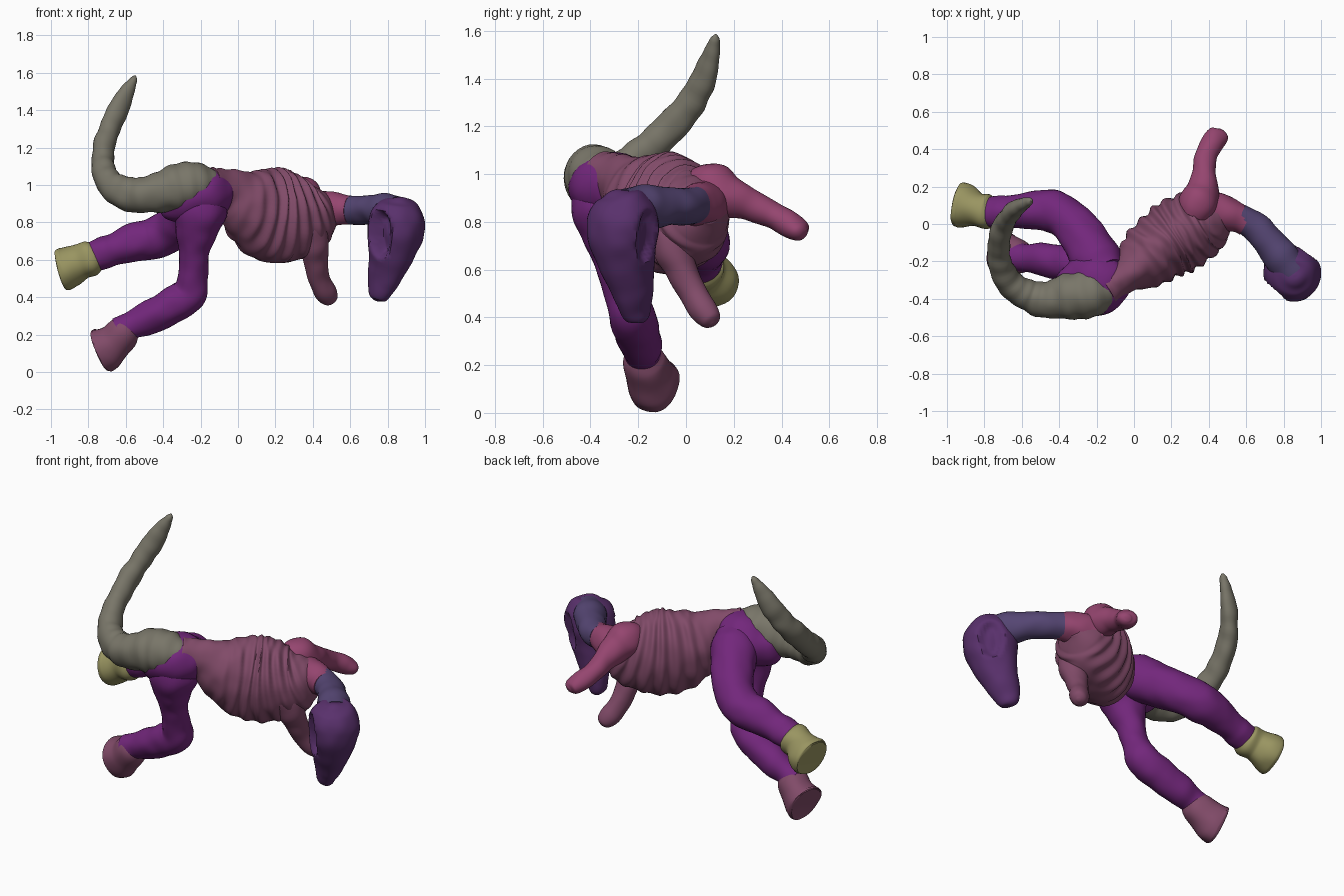
import bpy, bmesh, math
from mathutils import Vector, noise

def material(name, rgb):
    m = bpy.data.materials.new(name)
    m.diffuse_color = (*rgb, 1)
    return m

PURPLE = material("purple", (0.17, 0.02, 0.20))
MAUVE = material("mauve", (0.22, 0.07, 0.14))
PINK = material("pink", (0.30, 0.06, 0.16))
VIOLET = material("violet", (0.10, 0.03, 0.15))
INDIGO = material("indigo", (0.09, 0.06, 0.17))
MOSS = material("moss", (0.19, 0.18, 0.14))
LIME = material("lime", (0.32, 0.30, 0.12))

def spline(p, steps):
    """Catmull-Rom through rows of x, y, z, width radius, height radius."""
    out = []
    n = len(p)
    for i in range(n - 1):
        q = [p[max(i - 1, 0)], p[i], p[i + 1], p[min(i + 2, n - 1)]]
        for s in range(steps):
            t = s / steps
            out.append([0.5 * (2 * b + (c - a) * t + (2 * a - 5 * b + 4 * c - d) * t * t
                               + (3 * b - a - 3 * c + d) * t ** 3) for a, b, c, d in zip(*q)])
    out.append(list(p[-1]))
    return out

def limb(name, pts, mat, up=(0, 0, 1), steps=7, sides=32, shape=None, rough=0.008, dents=()):
    pts = [p if len(p) == 5 else (*p, p[3]) for p in pts]
    rows = spline(pts, steps)
    up = Vector(up)
    bm = bmesh.new()
    rings = []
    last = len(rows) - 1
    for i, r in enumerate(rows):
        c = Vector(r[:3])
        tan = (Vector(rows[min(i + 1, last)][:3]) - Vector(rows[max(i - 1, 0)][:3])).normalized()
        side = tan.cross(up).normalized()
        top = side.cross(tan).normalized()
        ring = []
        for k in range(sides):
            a = 2 * math.pi * k / sides
            f = shape(i / last, a) if shape else 1
            d = side * math.cos(a) * max(r[3], 0.004) + top * math.sin(a) * max(r[4], 0.004)
            v = c + d * f
            v += d.normalized() * rough * noise.noise(v * 11) * min(1, d.length / 0.05)
            for centre, radius, depth in dents:
                w = (v - Vector(centre))
                w.z *= 0.62
                w = 1 - (w.length / radius) ** 2
                if w > 0:
                    v += (c - v).normalized() * depth * min(1, w * 1.8)
            ring.append(bm.verts.new(v))
        rings.append(ring)
    for r0, r1 in zip(rings, rings[1:]):
        for k in range(sides):
            j = (k + 1) % sides
            bm.faces.new((r0[k], r0[j], r1[j], r1[k]))
    bm.faces.new(rings[0])
    bm.faces.new(rings[-1])
    bmesh.ops.recalc_face_normals(bm, faces=bm.faces)
    me = bpy.data.meshes.new(name)
    bm.to_mesh(me)
    bm.free()
    ob = bpy.data.objects.new(name, me)
    bpy.context.collection.objects.link(ob)
    me.materials.append(mat)
    bpy.ops.object.select_all(action='DESELECT')
    ob.select_set(True)
    bpy.context.view_layer.objects.active = ob
    bpy.ops.object.shade_smooth_by_angle(angle=math.radians(50))
    return ob

# Ribcage with slanted rib ridges and a knobbly spine
def ribs(t, a):
    s = math.sin(a)
    mask = max(0, min(1, (t - 0.2) * 8, (0.88 - t) * 8)) * min(1, 1.3 * (1 - abs(s) ** 6))
    ridge = 0.055 * math.sin((t + 0.06 * s) * 2 * math.pi * 12) * mask
    spine = 0.035 * max(0, s) ** 12 * (1 + 0.6 * math.sin(t * 100))
    return 1 + ridge + spine

limb("ribcage", [(-.15, -.345, .98, .10, .11), (-.05, -.28, .965, .09, .12),
                 (.04, -.21, .905, .15, .185), (.14, -.125, .85, .185, .245),
                 (.24, -.06, .825, .20, .245), (.36, .01, .82, .18, .205),
                 (.45, .06, .84, .13, .14), (.52, .09, .85, .05, .06)],
     MAUVE, steps=16, sides=56, shape=ribs)

# Neck in two tones
limb("neck_base", [(.38, .06, .86, .13), (.47, .06, .87, .10), (.55, .035, .87, .082), (.60, .01, .868, .077)], PINK)
limb("neck", [(.56, .035, .87, .079), (.64, -.01, .866, .077), (.71, -.08, .868, .082),
              (.78, -.17, .86, .095), (.84, -.25, .84, .10)], INDIGO)

# Skull, drooping, with an eye socket each side
limb("head", [(.86, -.275, .935, .005), (.86, -.275, .925, .06), (.857, -.27, .895, .11),
              (.85, -.265, .83, .145, .148), (.84, -.262, .74, .145, .155),
              (.815, -.245, .62, .112, .125), (.785, -.225, .52, .085, .10),
              (.76, -.21, .44, .06, .075), (.745, -.20, .395, .042, .05),
              (.74, -.20, .38, .01)],
     VIOLET, up=(.8, -.6, 0), sides=48,
     dents=[((.745, -.375, .735), .085, .075), ((.93, -.15, .735), .075, .04)])

# Tail and hip crest, with faint segments
limb("tail", [(-.12, -.35, 1.0, .07), (-.21, -.37, 1.0, .12), (-.32, -.385, .985, .128),
              (-.45, -.405, .955, .10, .105), (-.56, -.385, .945, .085, .095),
              (-.655, -.325, .98, .075, .085), (-.71, -.23, 1.05, .065, .072),
              (-.725, -.12, 1.14, .06, .068), (-.70, -.01, 1.26, .055, .065),
              (-.655, .06, 1.37, .05, .062), (-.605, .10, 1.48, .037, .046),
              (-.56, .12, 1.56, .022), (-.55, .125, 1.585, .004)],
     MOSS, shape=lambda t, a: 1 + 0.025 * math.sin(t * 110))

# Pelvis block joining the thighs
limb("pelvis", [(-.04, -.27, .96, .06), (-.08, -.285, .96, .12, .11), (-.17, -.31, .95, .17, .145),
                (-.28, -.33, .92, .16, .13), (-.38, -.34, .90, .09), (-.42, -.35, .90, .01)], PURPLE)

# Hind legs
limb("standing_leg", [(-.17, -.33, .98, .10), (-.20, -.34, .87, .145), (-.22, -.33, .76, .115),
                      (-.235, -.30, .64, .083), (-.24, -.265, .51, .08), (-.265, -.23, .415, .096),
                      (-.37, -.205, .345, .095), (-.49, -.19, .285, .087), (-.57, -.18, .25, .075),
                      (-.63, -.175, .215, .08)], PURPLE, up=(0, 1, 0))
limb("raised_leg", [(-.14, -.27, .98, .10), (-.19, -.21, .92, .135), (-.26, -.09, .84, .125),
                    (-.35, .02, .765, .115), (-.45, .07, .715, .112), (-.56, .07, .69, .10),
                    (-.66, .065, .655, .085), (-.72, .062, .635, .088), (-.79, .06, .612, .075)],
     PURPLE)

# Flared hooves with flat soles
limb("standing_hoof", [(-.58, -.18, .245, .07), (-.61, -.175, .215, .088), (-.66, -.155, .165, .095, .10),
                       (-.71, -.138, .125, .108, .12), (-.728, -.132, .115, .11, .122),
                       (-.735, -.13, .112, .10, .11)], MAUVE)
limb("raised_hoof", [(-.75, .06, .625, .07), (-.785, .062, .61, .092), (-.84, .075, .59, .09, .095),
                     (-.90, .095, .56, .118, .112), (-.935, .103, .548, .12, .115),
                     (-.945, .105, .545, .11, .105)], LIME)

# Stubby forelegs
limb("lower_arm", [(.36, -.08, .80, .10), (.40, -.06, .70, .085), (.415, -.02, .60, .068),
                   (.435, .03, .50, .058), (.47, .075, .425, .056), (.495, .105, .385, .042),
                   (.505, .115, .37, .01)], MAUVE, up=(0, 1, 0))
limb("raised_arm", [(.31, .03, .96, .07), (.34, .10, .945, .105), (.365, .18, .905, .09),
                    (.37, .27, .87, .066), (.385, .36, .83, .056), (.42, .43, .79, .062, .055),
                    (.455, .48, .76, .055, .042), (.465, .50, .75, .02)], PINK)
